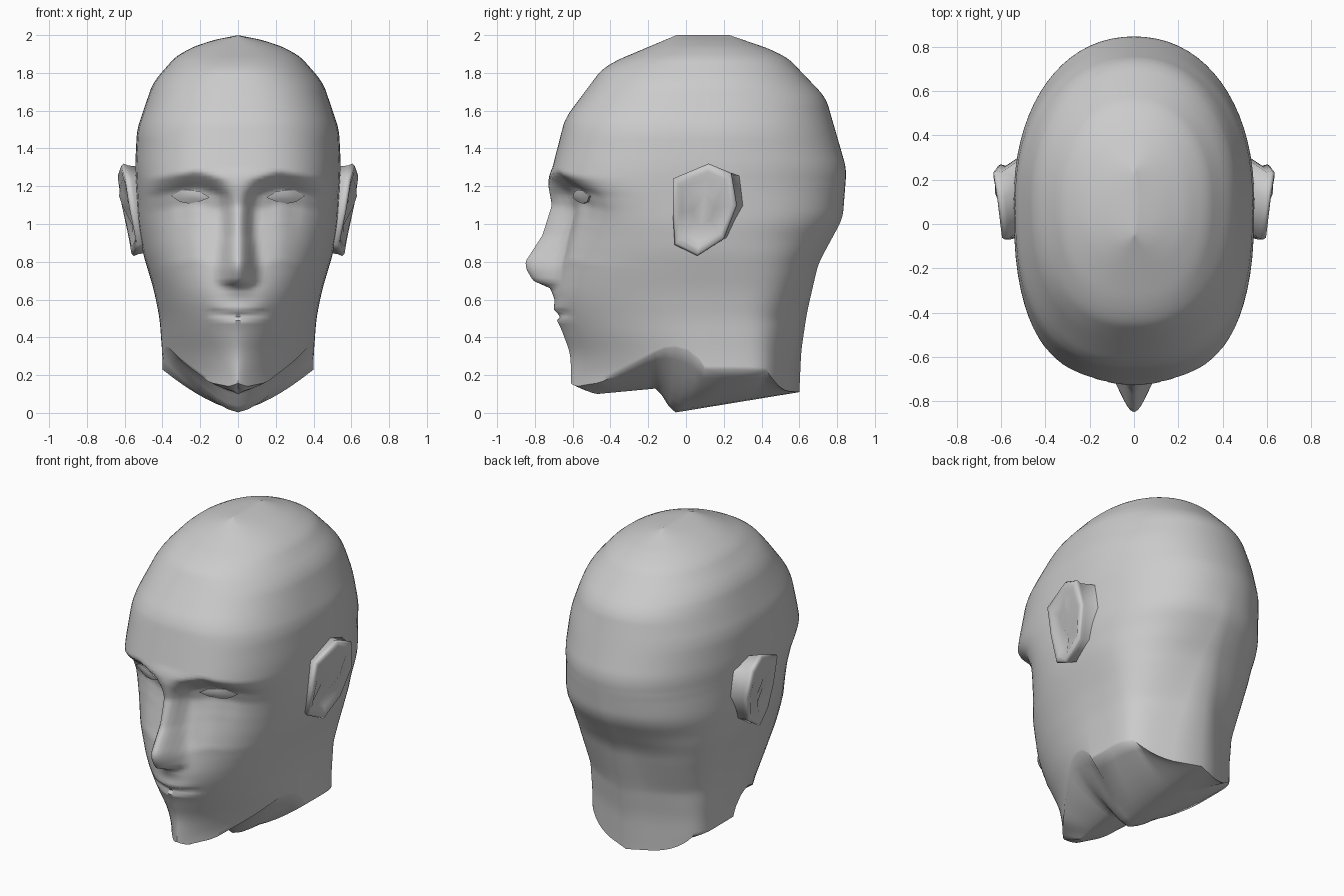
import bpy
import bmesh
from math import sin, cos, pi, radians

default_cube = bpy.data.objects.get("Cube")
if default_cube:
    bpy.data.objects.remove(default_cube, do_unlink=True)

clay = bpy.data.materials.new("grey clay")
clay.use_nodes = True
clay.diffuse_color = (0.6, 0.6, 0.6, 1)
clay.node_tree.nodes["Principled BSDF"].inputs["Base Color"].default_value = (0.6, 0.6, 0.6, 1)


def lerp(keys, value):
    """Straight interpolation through ascending (position, amount) keys."""
    if value <= keys[0][0]:
        return keys[0][1]
    for (a, low), (b, high) in zip(keys, keys[1:]):
        if value <= b:
            return low + (high - low) * (value - a) / (b - a)
    return keys[-1][1]


def soft(keys, z):
    """Interpolation with slightly rounded corners, exact at the crown."""
    reach = min(0.04, max(0, 2 - z) / 2)
    return sum(lerp(keys, z + k * reach) for k in (-1, -0.5, 0, 0.5, 1)) / 5


def finish(name, bm, angle):
    """Turn a half mesh into a mirrored, smooth shaded object."""
    mesh = bpy.data.meshes.new(name)
    bm.to_mesh(mesh)
    bm.free()
    mesh.materials.append(clay)
    obj = bpy.data.objects.new(name, mesh)
    bpy.context.collection.objects.link(obj)
    bpy.ops.object.select_all(action="DESELECT")
    obj.select_set(True)
    bpy.context.view_layer.objects.active = obj
    bpy.ops.object.shade_smooth_by_angle(angle=radians(angle))
    mirror = obj.modifiers.new("Mirror", "MIRROR")
    mirror.merge_threshold = 0.0005


def skin(bm, rows, closed=False):
    """Bridge rows of points with quads."""
    grid = [[bm.verts.new(p) for p in row] for row in rows]
    count = len(rows[0])
    for upper, lower in zip(grid, grid[1:]):
        for j in range(count if closed else count - 1):
            k = (j + 1) % count
            bm.faces.new((upper[j], lower[j], lower[k], upper[k]))
    return grid


# Outline of the skull and neck by height
FRONT = [(0.1, -0.61), (0.31, -0.61), (0.47, -0.67), (0.54, -0.69), (0.62, -0.7),
         (0.8, -0.67), (1, -0.68), (1.21, -0.73), (1.56, -0.64), (1.84, -0.43), (2, -0.05)]
BACK = [(0.11, 0.6), (0.33, 0.61), (0.53, 0.64), (0.79, 0.7), (1.03, 0.83),
        (1.29, 0.85), (1.67, 0.74), (1.9, 0.52), (2, 0.23)]
WIDTH = [(0.3, 0.4), (0.5, 0.415), (0.65, 0.445), (0.85, 0.505), (1, 0.53),
         (1.3, 0.545), (1.5, 0.535), (1.75, 0.45), (1.91, 0.31), (1.97, 0.15), (2, 0)]

# Roundness of the front and back, and the slant of the flat nape
FRONT_POWER = [(0.2, 1.3), (0.45, 1.75), (0.7, 2.15), (1, 2.4), (1.2, 2.7), (1.5, 2.6), (1.9, 2.2)]
BACK_POWER = [(0.25, 7), (0.5, 5), (0.9, 2.7), (1.2, 2.15)]
NAPE = [(0.5, 0.17), (0.9, 0.08), (1.2, 0)]
MIDDLE = 0.1

# Nose ridge, its half width and how strongly it applies
NOSE = [(0.6, -0.715), (0.66, -0.72), (0.7, -0.81), (0.76, -0.845), (0.8, -0.85),
        (0.94, -0.76), (1.1, -0.71), (1.21, -0.73)]
NOSE_WIDTH = [(0.66, 0.1), (0.7, 0.13), (0.76, 0.13), (0.94, 0.1), (1.1, 0.09), (1.25, 0.16)]
NOSE_BLEND = [(0.6, 0), (0.66, 1), (1.2, 1), (1.3, 0)]

# Eye sockets under an arched brow, and lips
SOCKET_X = [(0, 0.3), (0.1, 0.9), (0.18, 1), (0.3, 1), (0.4, 0.65), (0.52, 0)]
SOCKET_Z = [(0.8, 0), (1, 0.6), (1.1, 1), (1.18, 1), (1.27, 0)]
BROW = [(0, -0.05), (0.08, -0.03), (0.22, 0.01), (0.45, -0.03)]
LIPS_X = [(0, 1), (0.12, 0.7), (0.17, 0)]
LIPS_Z = [(0.44, 0), (0.49, -0.008), (0.515, 0.022), (0.54, -0.012), (0.59, 0)]


def relief(x, y, z):
    """Carve the facial features into the front of the head."""
    y += 0.115 * lerp(SOCKET_X, x) * lerp(SOCKET_Z, z - lerp(BROW, x))
    y += lerp(LIPS_X, x) * lerp(LIPS_Z, z - 0.08 * x)
    side = min(1, x / lerp(NOSE_WIDTH, z))
    blend = (0.5 + 0.5 * cos(pi * side)) * lerp(NOSE_BLEND, z)
    return y + (lerp(NOSE, z) - y) * blend


def section(angle, z):
    """Point on the head at an angle from the front and a height."""
    rear = angle > 90
    power = 2 / soft(BACK_POWER if rear else FRONT_POWER, z)
    across = 0 if angle >= 180 else sin(radians(angle)) ** power
    depth = abs(cos(radians(angle))) ** power
    x = soft(WIDTH, z) * across
    edge = soft(BACK if rear else FRONT, z)
    y = MIDDLE + (edge - MIDDLE) * depth
    if rear:
        return (x, y - lerp(NAPE, z) * across * depth, z)
    return (x, relief(x, y, z), z)


def face_depth(x, z):
    """Depth of the face at a point seen from the front."""
    power = soft(FRONT_POWER, z)
    part = (1 - (x / soft(WIDTH, z)) ** power) ** (1 / power)
    return relief(x, MIDDLE + (soft(FRONT, z) - MIDDLE) * part, z)


# Head: face, skull and neck down to the jaw line and neck rim
RIM = [(0, 0.16), (15, 0.14), (32, 0.16), (51, 0.26), (66, 0.34), (76, 0.35), (90, 0.23), (140, 0.22), (180, 0.11)]
angles = [90 * (j / 24) ** 1.6 for j in range(25)] + [90 + 5 * j for j in range(1, 18)] + [178, 180]
LOWEST = 0.45
rows = []
for i in range(101):
    z = LOWEST + (2 - LOWEST) * (1 - (i / 100) ** 1.25)
    rows.append([section(a, z) for a in angles])
for i in range(1, 13):
    rows.append([section(a, LOWEST + (lerp(RIM, a) - LOWEST) * i / 12) for a in angles])

# Underside: from the rim in to the keel below chin and neck
KEEL_Y = [(0, -0.61), (15, -0.47), (64, -0.15), (76, -0.07), (180, 0.6)]
KEEL_Z = [(0, 0.16), (15, 0.1), (64, 0.13), (76, 0), (180, 0.11)]
rim = rows[-1]
for i in range(1, 8):
    out = 1 - i / 7
    row = []
    for a, (x, y, z) in zip(angles, rim):
        ky, kz = lerp(KEEL_Y, a), lerp(KEEL_Z, a)
        row.append((x * out, ky + (y - ky) * out, kz + (z - kz) * out ** 1.5))
    rows.append(row)
bm = bmesh.new()
skin(bm, rows)
bmesh.ops.remove_doubles(bm, verts=bm.verts, dist=0.0003)
finish("head", bm, 60)

# Eyes: almond plates lying in the sockets
almond = [(0.15, 1.14), (0.2, 1.172), (0.25, 1.18), (0.3, 1.178), (0.355, 1.148), (0.31, 1.118), (0.26, 1.108), (0.2, 1.12)]
bm = bmesh.new()
loops = []
for scale, lift in ((1, -0.002), (1, 0.009), (0.5, 0.015)):
    loop = []
    for px, pz in almond:
        x, z = 0.255 + (px - 0.255) * scale, 1.144 + (pz - 1.144) * scale
        loop.append((x, face_depth(x, z) - lift, z))
    loops.append(loop)
grid = skin(bm, loops, closed=True)
bm.faces.new(grid[-1])
bmesh.ops.recalc_face_normals(bm, faces=bm.faces)
if sum(f.normal.y for f in bm.faces) > 0:
    bmesh.ops.reverse_faces(bm, faces=bm.faces)
finish("eyes", bm, 40)

# Ears: flared shells with a swept back root, a raised rim and a shallow dish
outline = [(-0.07, 1.24), (0.12, 1.32), (0.24, 1.27), (0.27, 1.1), (0.2, 0.92), (0.06, 0.83), (-0.06, 0.89), (-0.07, 1.06)]
FLARE_Y = [(-0.07, 0.58), (0, 0.615), (0.1, 0.63), (0.24, 0.615)]
FLARE_Z = [(0.83, -0.06), (0.97, -0.03), (1.1, 0), (1.27, 0.02), (1.32, -0.01)]
bm = bmesh.new()
loops = []
for scale, sink, sweep in ((0.9, 0.14, 0.08), (0.96, 0.035, 0), (1, 0.012, 0), (0.95, 0, 0),
                           (0.82, 0, 0), (0.7, 0.008, 0), (0.35, 0.006, 0)):
    loop = []
    for py, pz in outline:
        x = lerp(FLARE_Y, py) + lerp(FLARE_Z, pz) - sink
        loop.append((x, 0.09 + sweep + (py - 0.09) * scale, 1.08 + (pz - 1.08) * scale))
    loops.append(loop)
grid = skin(bm, loops, closed=True)
bm.faces.new(grid[0])
bm.faces.new(grid[-1])
bmesh.ops.recalc_face_normals(bm, faces=bm.faces)
finish("ears", bm, 75)
